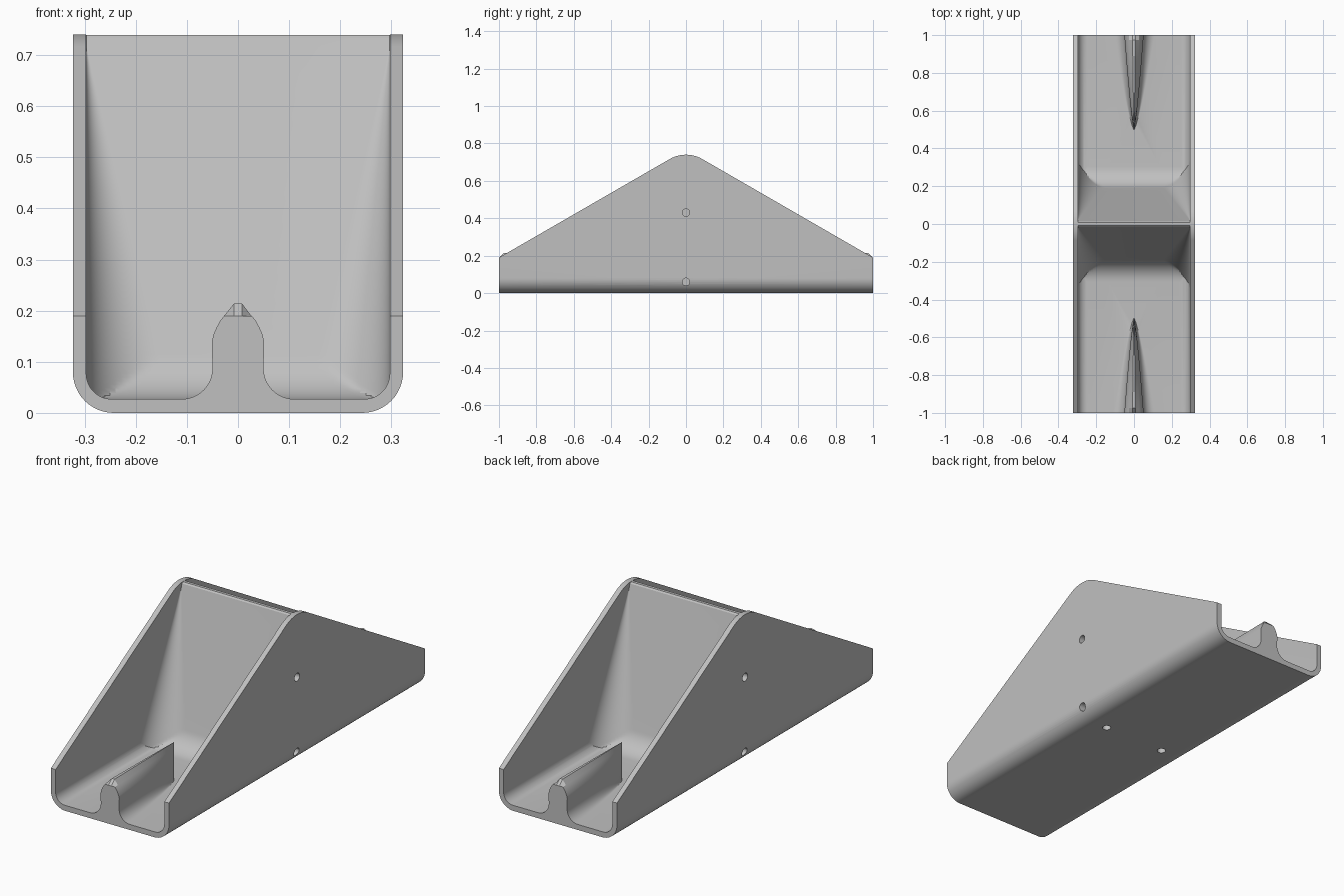
import bpy
import bmesh
from math import sin, cos, tan, pi, sqrt, radians

cube = bpy.data.objects.get("Cube")
if cube:
    bpy.data.objects.remove(cube)

HALF_W, INNER_W, FLOOR = 0.323, 0.297, 0.027
TOP = 0.74

grey = bpy.data.materials.new("light grey")
grey.use_nodes = True
grey.diffuse_color = (0.53, 0.53, 0.53, 1)
grey.node_tree.nodes["Principled BSDF"].inputs["Base Color"].default_value = (0.53, 0.53, 0.53, 1)


def loft(name, rings):
    """Closed solid skinned through rings of equal length."""
    bm = bmesh.new()
    rows = [[bm.verts.new(p) for p in ring] for ring in rings]
    n = len(rows[0])
    for a, b in zip(rows, rows[1:]):
        for i in range(n):
            j = (i + 1) % n
            bm.faces.new((a[i], a[j], b[j], b[i]))
    bm.faces.new(rows[0])
    bm.faces.new(rows[-1])
    bmesh.ops.remove_doubles(bm, verts=bm.verts, dist=0.00005)
    bmesh.ops.recalc_face_normals(bm, faces=bm.faces)
    mesh = bpy.data.meshes.new(name)
    bm.to_mesh(mesh)
    bm.free()
    mesh.materials.append(grey)
    obj = bpy.data.objects.new(name, mesh)
    bpy.context.collection.objects.link(obj)
    return obj


def arc(cx, cz, r, start, end, n=12):
    return [(cx + r * cos(radians(start + (end - start) * i / n)),
             cz + r * sin(radians(start + (end - start) * i / n))) for i in range(n + 1)]


def mirrored(half):
    """Close a half profile by mirroring it across x = 0."""
    return half + [(-x, z) for x, z in reversed(half)]


def combine(target, tool, operation):
    mod = target.modifiers.new("join", 'BOOLEAN')
    mod.operation = operation
    mod.solver = 'EXACT'
    mod.object = tool
    bpy.context.view_layer.objects.active = target
    bpy.ops.object.modifier_apply(modifier=mod.name)
    bpy.data.objects.remove(tool)


# U-shaped channel
outer = arc(HALF_W - 0.08, 0.08, 0.08, -90, 0) + [(HALF_W, 0.9)]
inner = arc(INNER_W - 0.05, FLOOR + 0.05, 0.05, -90, 0) + [(INNER_W, 0.9)]
section = mirrored(outer + inner[::-1])
body = loft("channel_body", [[(x, y, z) for x, z in section] for y in (-1, 1)])

# Gabled side outline with a rounded peak
R = 0.175
gable = [(1.2, -0.2), (1.2, 0.19 - 0.2 * tan(radians(30)))] + arc(0, TOP - R, R, 60, 90)
gable = mirrored(gable)
outline = loft("side_outline", [[(x, y, z) for y, z in gable] for x in (-0.5, 0.5)])
combine(body, outline, 'INTERSECT')

# Cross wall: sloped faces, floor fillet and corner fillets widening downwards
SLOPE, FILLET = radians(16), 0.12
FOOT = 0.012 + (TOP - FLOOR) * tan(SLOPE)
ARC_Y = FOOT + FILLET * tan((pi / 2 - SLOPE) / 2)
ARC_TOP = FLOOR + FILLET * (1 - sin(SLOPE))


def wall_ring(z):
    face = 0.012 + (TOP - z) * tan(SLOPE)
    if z > TOP - 0.007:
        face = 0.007 + (TOP - z) * 0.9
    floor_y = 0
    if z < ARC_TOP:
        drop = min(FILLET, FLOOR + FILLET - z)
        floor_y = ARC_Y - sqrt(FILLET ** 2 - drop ** 2)
    r = max(0.001, 0.135 * (0.715 - z) / 0.575)
    limit = 0.31
    if z < 0.078:
        limit = min(limit, 0.245 + sqrt(0.065 ** 2 - (0.078 - z) ** 2))
    half = []
    for i in range(17):
        a = pi / 2 * i / 16
        half.append((min(limit, INNER_W - r * (1 - sin(a))),
                     max(floor_y, face + r * (1 - cos(a)))))
    half.append((limit, half[-1][1]))
    back = [(-x, y) for x, y in reversed(half)] + half
    front = [(x, -y) for x, y in reversed(back)]
    return [(x, y, z) for x, y in back + front]


levels = [0.018, FLOOR]
levels += [FLOOR + (ARC_TOP - FLOOR) * (i / 14) ** 1.6 for i in range(1, 15)]
levels += [ARC_TOP + (0.715 - ARC_TOP) * i / 12 for i in range(1, 13)]
levels += [0.7329, 0.737, TOP - 0.0005]
wall = loft("cross_wall", [wall_ring(z) for z in levels])
combine(body, wall, 'UNION')

# Centre rails, pointed inward, chamfered at the open end
rail_half = [(0.11, 0.015)]
rail_half += [(x, z) for x, z in arc(0.11, FLOOR + 0.06, 0.06, 270, 180)]
rail_half += [(0.051, 0.14), (0.048, 0.153), (0.042, 0.167), (0.035, 0.18), (0.027, 0.19), (0.008, 0.214)]
rail = mirrored(rail_half)
for side in (-1, 1):
    rings = []
    for i in range(21):
        t = i / 20
        k = max(0.015, t ** 0.75)
        cap = 0.19 if i == 20 else 1
        rings.append([(x * k, side * (0.5 + 0.5 * t), min(z, cap)) for x, z in rail])
        if i == 17:
            k = 0.9 ** 0.75
    combine(body, loft("centre_rail", rings), 'UNION')


# Blind screw holes in the sides and underneath
def hole(centre, axis, depth=0.12, r=0.02):
    rings = []
    for d in (-depth, depth):
        ring = []
        for i in range(24):
            u, v = r * cos(2 * pi * i / 24), r * sin(2 * pi * i / 24)
            off = (d, u, v) if axis == 'x' else (u, v, d)
            ring.append([c + o for c, o in zip(centre, off)])
        rings.append(ring)
    combine(body, loft("hole_cutter", rings), 'DIFFERENCE')


for s in (-1, 1):
    hole((s * HALF_W, 0, 0.43), 'x')
    hole((s * HALF_W, 0, 0.06), 'x')
    hole((s * 0.17, 0, 0), 'z')

# Smooth curved surfaces, keep real edges crisp
bpy.ops.object.select_all(action='DESELECT')
body.select_set(True)
bpy.context.view_layer.objects.active = body
bpy.ops.object.shade_smooth_by_angle(angle=radians(25))
